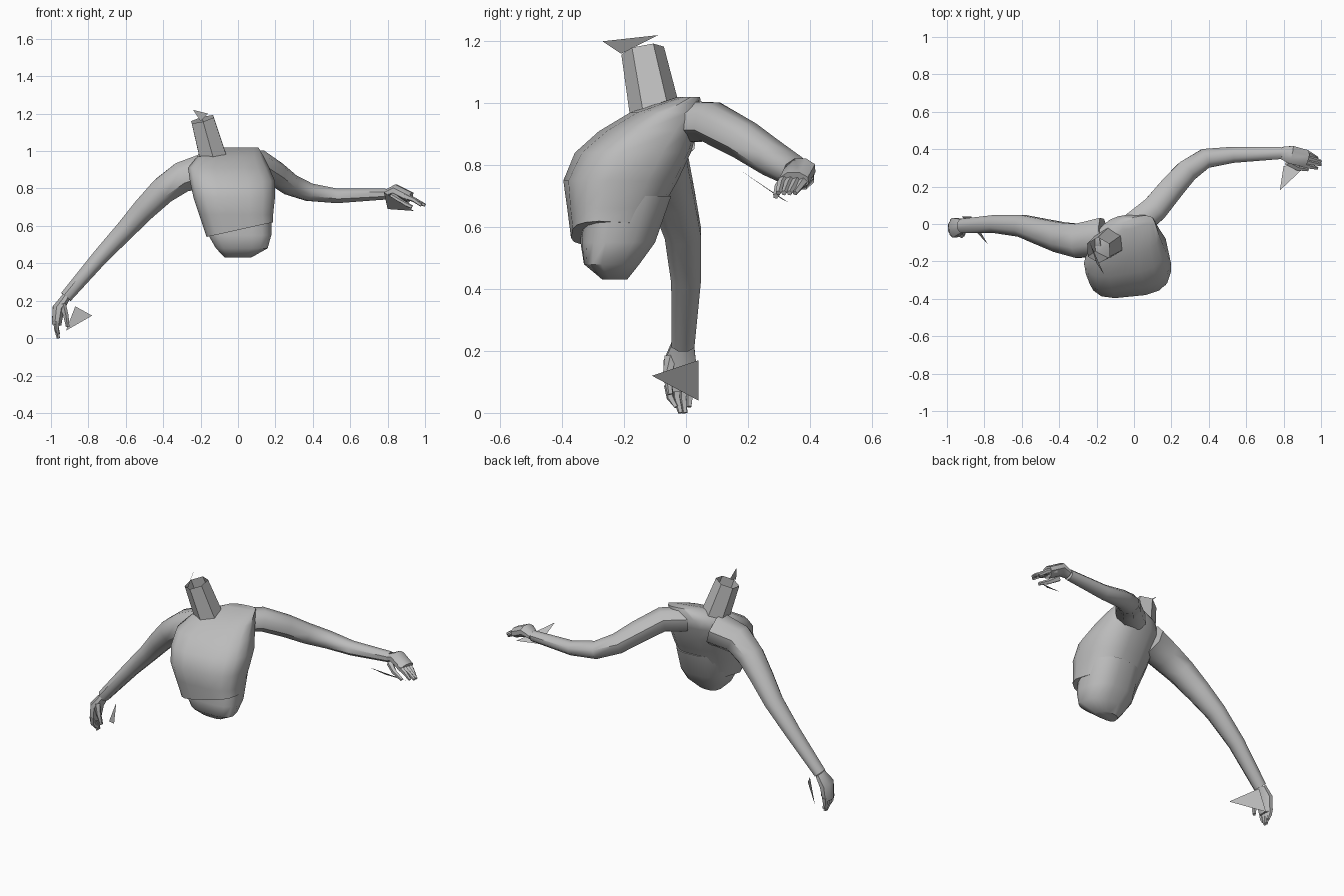
import bpy, bmesh, math
from mathutils import Vector

cube = bpy.data.objects.get("Cube")
if cube:
    bpy.data.objects.remove(cube, do_unlink=True)

grey = bpy.data.materials.new("plain_grey")
grey.use_nodes = True
grey.diffuse_color = (.5, .5, .5, 1)
for node in grey.node_tree.nodes:
    if node.type == 'BSDF_PRINCIPLED':
        node.inputs["Base Color"].default_value = grey.diffuse_color

UP = Vector((0, 0, 1))
OUT = Vector((-1, 0, 1))


def finish(name, bm):
    """Turn a bmesh into a shaded grey object."""
    mesh = bpy.data.meshes.new(name)
    bm.to_mesh(mesh)
    bm.free()
    mesh.materials.append(grey)
    obj = bpy.data.objects.new(name, mesh)
    bpy.context.collection.objects.link(obj)
    bpy.ops.object.select_all(action='DESELECT')
    obj.select_set(True)
    bpy.context.view_layer.objects.active = obj
    bpy.ops.object.shade_smooth_by_angle(angle=math.radians(48))


def loft(name, rings, closed=True):
    """Skin a list of equal rings; the last end may stay open."""
    bm = bmesh.new()
    rows = [[bm.verts.new(point) for point in ring] for ring in rings]
    count = len(rows[0])
    for low, high in zip(rows, rows[1:]):
        for i in range(count):
            j = (i + 1) % count
            bm.faces.new((low[i], low[j], high[j], high[i]))
    bm.faces.new(rows[0][::-1])
    if closed:
        bm.faces.new(rows[-1])
    bmesh.ops.recalc_face_normals(bm, faces=bm.faces)
    finish(name, bm)


def tube(name, path, up, start, end, flat=1, bulge=0, sides=8, closed=True):
    """Tapering tube along a path; flat squashes its height, bulge swells its middle."""
    points = [Vector(point) for point in path]
    last = len(points) - 1
    rings = []
    for i, point in enumerate(points):
        tangent = (points[min(i + 1, last)] - points[max(i - 1, 0)]).normalized()
        side = tangent.cross(up).normalized()
        top = side.cross(tangent) * flat
        t = i / last
        radius = start + (end - start) * t + bulge * math.sin(math.pi * t)
        angles = [math.tau * (k + .5) / sides for k in range(sides)]
        rings.append([point + radius * (side * math.cos(a) + top * math.sin(a))
                      for a in angles])
    loft(name, rings, closed)


def body(name, levels, tilt=0, sides=16):
    """Rounded box sections, narrower at the back and turning with height.
    Each level is height, centre x, centre y, half width, half depth."""
    rings = []
    for z, x, y, width, depth in levels:
        turn = (z - .45) / 3
        ring = []
        for i in range(sides):
            a = math.tau * (i + .5) / sides
            u, v = (math.copysign(abs(w) ** .6, w) for w in (math.cos(a), math.sin(a)))
            dx = width * u * (1 - max(v, 0) / 3)
            ring.append((x + dx, y + depth * v + turn * dx, z + tilt * dx))
        rings.append(ring)
        tilt = 0  # only the lowest section slopes
    loft(name, rings)


def shard(name, corners):
    bm = bmesh.new()
    bm.faces.new([bm.verts.new(corner) for corner in corners])
    finish(name, bm)


# Torso: chest with a sloping hem over the waist
body("chest", [
    (.58, .01, -.24, .18, .13),
    (.66, -.01, -.23, .2, .15),
    (.75, -.02, -.21, .22, .18),
    (.84, -.03, -.17, .23, .18),
    (.91, -.05, -.12, .22, .15),
    (.97, -.04, -.06, .18, .11),
    (1.02, .02, .01, .09, .03),
], tilt=.22)
body("waist", [
    (.43, 0, -.23, .07, .04),
    (.48, .02, -.24, .14, .09),
    (.55, .01, -.22, .17, .12),
    (.7, 0, -.19, .18, .14),
])

# Open neck stump with a loose shard
tube("neck", [(-.12, -.09, .92), (-.19, -.14, 1.17)], Vector((0, 1, 0)),
     start=.085, end=.07, sides=6, closed=False)
shard("neck_shard", [(-.16, -.27, 1.2), (-.24, -.09, 1.22), (-.2, -.21, 1.16)])

# Left arm, stretched sideways and back
left_wrist = (.79, .38, .77)
tube("left_arm", [
    (0, -.01, .94),
    (.11, .08, .94),
    (.2, .19, .88),
    (.28, .28, .82),
    (.38, .35, .78),
    (.53, .37, .76),
    left_wrist,
], UP, start=.08, end=.035, flat=.9, bulge=.008)
tube("left_palm", [left_wrist, (.84, .37, .79), (.92, .35, .75)], UP,
     start=.035, end=.05, flat=.65, bulge=.01)

# Right arm, hanging down and out
right_wrist = (-.92, -.01, .22)
tube("right_arm", [
    (-.16, -.07, .9),
    (-.3, -.09, .86),
    (-.4, -.07, .79),
    (-.5, -.04, .69),
    (-.6, -.01, .58),
    (-.74, 0, .43),
    right_wrist,
], OUT, start=.11, end=.04, flat=.9)
tube("right_palm", [right_wrist, (-.96, -.02, .16), (-.97, -.02, .07)], OUT,
     start=.04, end=.045, flat=.6, bulge=.015)


def digit(name, root, middle, tip, up, thick):
    tube(name, [root, middle, tip], up, start=thick, end=thick / 2, sides=5)


# Fingers fan out across each palm and close towards the tips
for k in range(4):
    spread = Vector((0, (k - 1.5) / 45, 0))
    reach = .02 if k in (1, 2) else 0
    digit(f"left_finger_{k + 1}", Vector((.89, .355, .76)) + spread,
          Vector((.94, .34, .74)) + spread,
          Vector((.98 + reach, .325, .71)) + spread * .8, UP, .018)
    digit(f"right_finger_{k + 1}", Vector((-.97, -.02, .09)) + spread,
          Vector((-.97, -.02, .05)) + spread * .9,
          Vector((-.96, -.01, .02 - reach)) + spread * .6, OUT, .018)

# Thumbs
digit("left_thumb", (.82, .33, .76), (.87, .3, .73), (.93, .29, .7), UP, .02)
digit("right_thumb", (-.94, -.05, .18), (-.92, -.06, .12), (-.91, -.05, .06), OUT, .02)

# Loose triangular shards beside the hands
shard("left_hand_shard", [(.78, .18, .78), (.8, .31, .69), (.94, .33, .68)])
shard("right_hand_shard", [(-.78, -.11, .12), (-.87, .04, .17), (-.92, .04, .04)])
